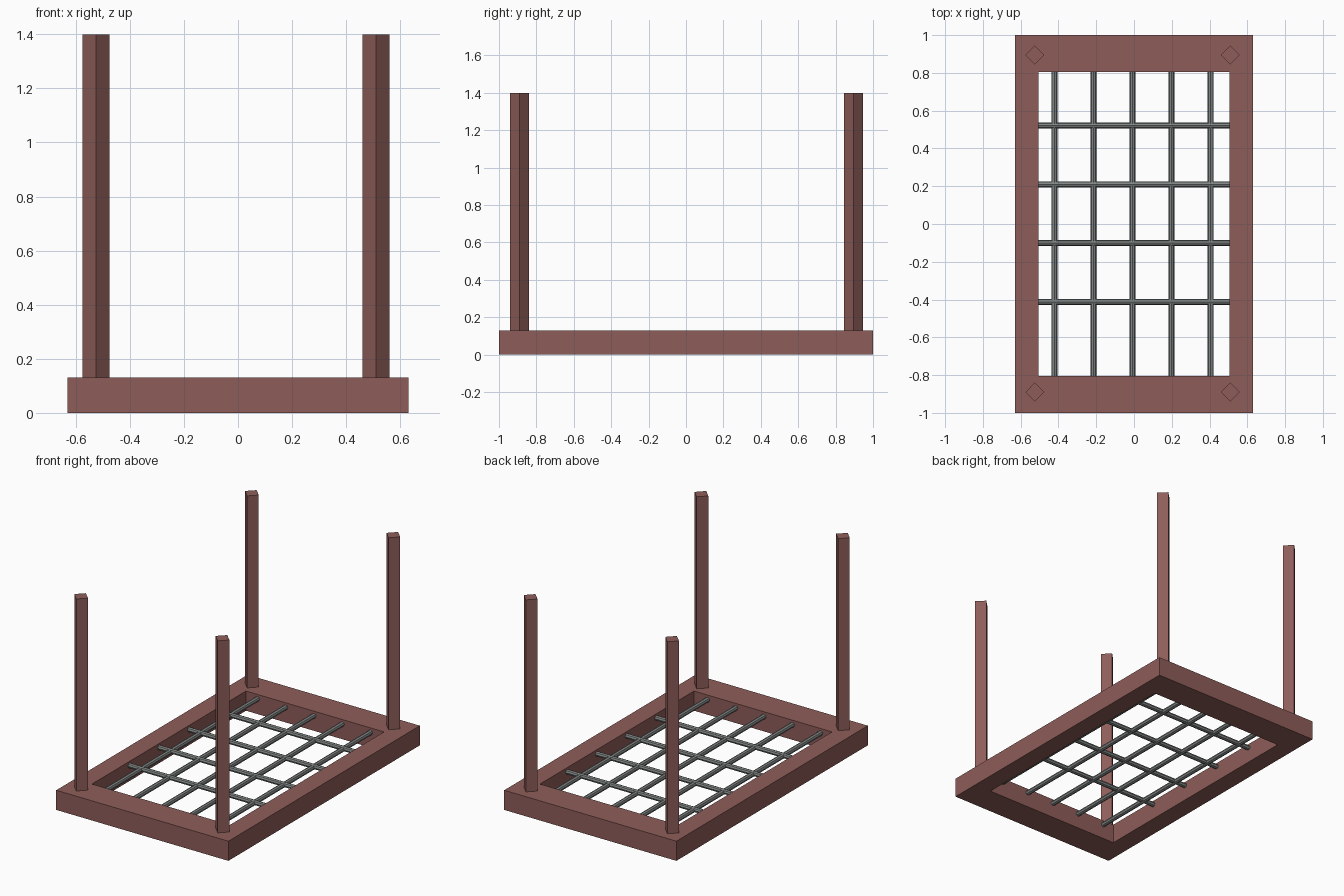
import bpy
import bmesh
from math import pi
from mathutils import Matrix

cube = bpy.data.objects.get("Cube")
if cube:
    bpy.data.objects.remove(cube, do_unlink=True)


def make_material(name, color):
    mat = bpy.data.materials.new(name)
    mat.use_nodes = True
    mat.diffuse_color = color
    mat.node_tree.nodes["Principled BSDF"].inputs["Base Color"].default_value = color
    return mat


wood = make_material("reddish brown wood", (0.27, 0.11, 0.10, 1))
metal = make_material("grey metal", (0.22, 0.24, 0.23, 1))


def add_object(name, bm, mat):
    bmesh.ops.recalc_face_normals(bm, faces=bm.faces)
    mesh = bpy.data.meshes.new(name)
    bm.to_mesh(mesh)
    bm.free()
    mesh.materials.append(mat)
    obj = bpy.data.objects.new(name, mesh)
    bpy.context.collection.objects.link(obj)
    return obj


def prism(name, sides, radius, length, matrix, mat):
    bm = bmesh.new()
    bmesh.ops.create_cone(bm, cap_ends=True, segments=sides, radius1=radius,
                          radius2=radius, depth=length, matrix=matrix)
    return add_object(name, bm, mat)


# Rectangular frame: one ring of four mitred rails, extruded upward
HEIGHT = 0.13
OUTER = (0.63, 1.0)
INNER = (0.505, 0.805)
corners = [(-1, -1), (1, -1), (1, 1), (-1, 1)]
bm = bmesh.new()
rings = [[bm.verts.new((sx * half[0], sy * half[1], 0)) for sx, sy in corners]
         for half in (OUTER, INNER)]
for i in range(4):
    j = (i + 1) % 4
    bm.faces.new((rings[0][i], rings[0][j], rings[1][j], rings[1][i]))
raised = bmesh.ops.extrude_face_region(bm, geom=bm.faces[:])["geom"]
bmesh.ops.translate(bm, vec=(0, 0, HEIGHT),
                    verts=[v for v in raised if isinstance(v, bmesh.types.BMVert)])
add_object("bed_frame", bm, wood)

# Four square posts turned corner-on
POST_TOP = 1.4
base = HEIGHT - 0.01
for y, end in ((-0.89, "front"), (0.895, "back")):
    for x, side in ((-0.525, "right"), (0.51, "left")):
        place = Matrix.Translation((x, y, (base + POST_TOP) / 2))
        prism(f"{end}_{side}_post", 4, 0.05, POST_TOP - base, place, wood)

# Grid of thin rods set into the frame
ROD = 0.016
for i in range(5):
    place = Matrix.Translation((-0.422 + 0.207 * i, 0, 0.1)) @ Matrix.Rotation(pi / 2, 4, "X")
    prism(f"long_rod_{i + 1}", 8, ROD, 2 * INNER[1] + 0.02, place, metal)
for i in range(4):
    place = Matrix.Translation((0, -0.412 + 0.311 * i, 0.103)) @ Matrix.Rotation(pi / 2, 4, "Y")
    prism(f"cross_rod_{i + 1}", 8, ROD, 2 * INNER[0] + 0.02, place, metal)
